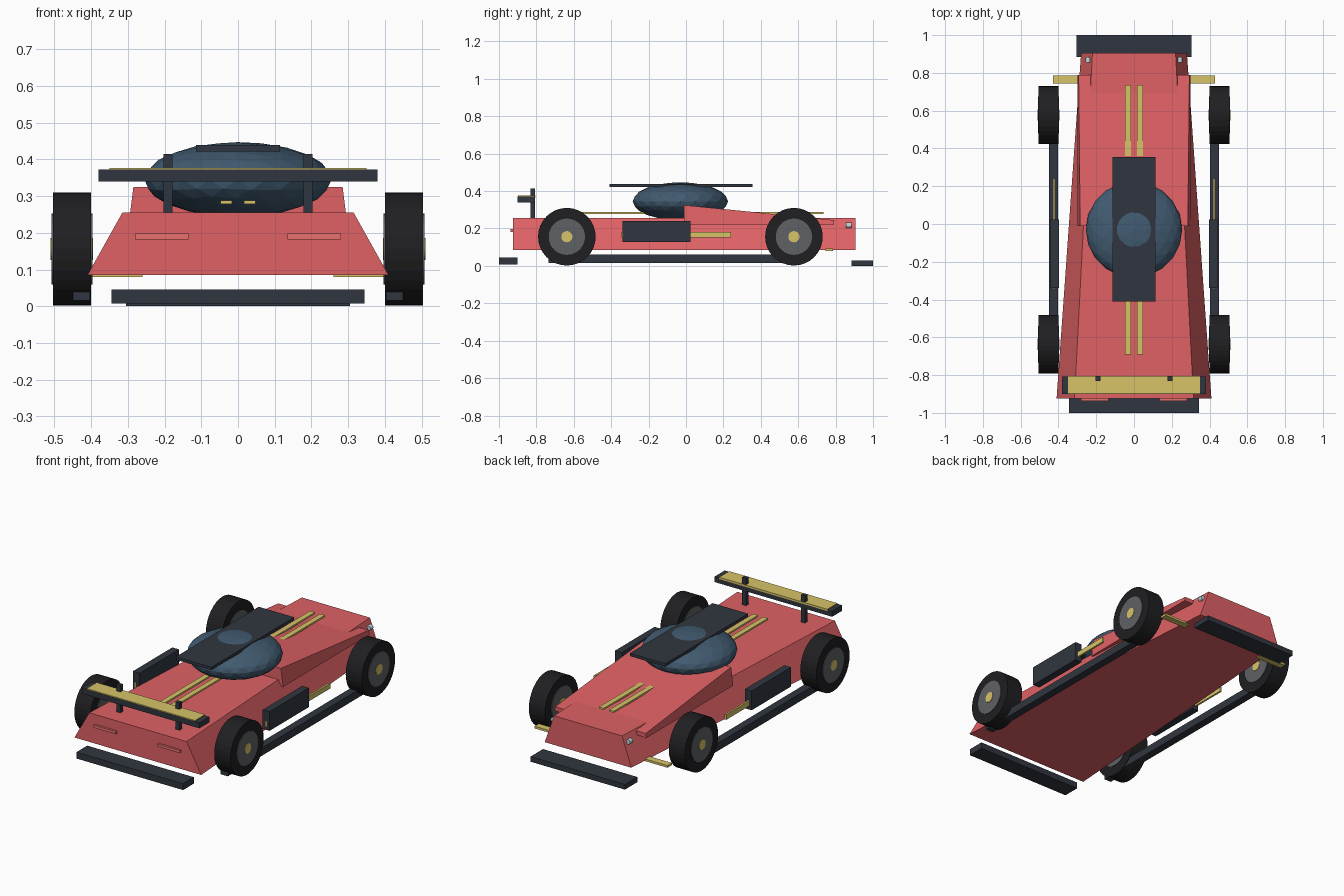
import bpy, bmesh, math
from mathutils import Matrix

if "Cube" in bpy.data.objects:
    bpy.data.objects.remove(bpy.data.objects["Cube"])


def material(name, rgb):
    m = bpy.data.materials.new(name)
    m.diffuse_color = (*rgb, 1)
    m.use_nodes = True
    m.node_tree.nodes["Principled BSDF"].inputs["Base Color"].default_value = m.diffuse_color
    return m


RED = material("red_paint", (0.74, 0.12, 0.13))
LIGHT_RED = material("light_red", (0.80, 0.16, 0.15))
GOLD = material("gold", (0.68, 0.55, 0.14))
DARK = material("dark_trim", (0.03, 0.037, 0.05))
GLASS = material("canopy_glass", (0.053, 0.105, 0.165))
RUBBER = material("rubber", (0.014, 0.014, 0.016))
METAL = material("hub_metal", (0.115, 0.12, 0.13))
LAMP = material("lamp", (0.55, 0.68, 0.72))


def finish(name, bm, mat):
    bmesh.ops.recalc_face_normals(bm, faces=bm.faces)
    me = bpy.data.meshes.new(name)
    bm.to_mesh(me)
    bm.free()
    me.materials.append(mat)
    ob = bpy.data.objects.new(name, me)
    bpy.context.collection.objects.link(ob)
    return ob


def box(name, x, y, z, mat):
    """Box from (min, max) ranges on each axis."""
    bm = bmesh.new()
    size = [b - a for a, b in (x, y, z)]
    mid = [(a + b) / 2 for a, b in (x, y, z)]
    bmesh.ops.create_cube(bm, size=1, matrix=Matrix.Translation(mid) @ Matrix.Diagonal((*size, 1)))
    return finish(name, bm, mat)


def wedge(name, stations, mat):
    """Loft of two trapezoids: (y, bottom z, bottom half width, top z, top half width)."""
    bm = bmesh.new()
    rings = [[bm.verts.new(p) for p in ((-b, y, z0), (b, y, z0), (t, y, z1), (-t, y, z1))]
             for y, z0, b, z1, t in stations]
    a, c = rings
    bm.faces.new(a)
    bm.faces.new(c)
    for i in range(4):
        j = (i + 1) % 4
        bm.faces.new((a[i], a[j], c[j], c[i]))
    return finish(name, bm, mat)


def cylinder(name, center, radius, depth, axis, sides, mat):
    bm = bmesh.new()
    rot = Matrix.Rotation(math.pi / 2, 4, 'Y' if axis == 'X' else 'X')
    bmesh.ops.create_cone(bm, cap_ends=True, segments=sides, radius1=radius, radius2=radius,
                          depth=depth, matrix=Matrix.Translation(center) @ rot)
    return finish(name, bm, mat)


# Body shell and raised deck
wedge("body", [(-0.925, 0.085, 0.41, 0.255, 0.315), (0.905, 0.085, 0.28, 0.255, 0.22)], RED)
wedge("deck", [(-0.01, 0.22, 0.298, 0.325, 0.285), (0.79, 0.22, 0.298, 0.245, 0.293)], RED)

# Canopy and roof panel
bm = bmesh.new()
bmesh.ops.create_icosphere(bm, subdivisions=3, radius=1,
                           matrix=Matrix.Translation((0, -0.03, 0.345)) @ Matrix.Diagonal((0.255, 0.255, 0.102, 1)))
finish("canopy", bm, GLASS)
box("roof_panel", (-0.115, 0.115), (-0.41, 0.355), (0.422, 0.439), DARK)

# Wing and bumpers
box("wing", (-0.38, 0.38), (-0.9, -0.807), (0.34, 0.372), DARK)
box("wing_strip", (-0.35, 0.35), (-0.898, -0.805), (0.366, 0.377), GOLD)
box("front_bumper", (-0.345, 0.345), (-1.0, -0.9), (0.008, 0.045), DARK)
box("rear_bumper", (-0.305, 0.305), (0.885, 1.0), (0.0, 0.03), DARK)


def span(s, a, b):
    return tuple(sorted((s * a, s * b)))


# Parts repeated on both sides
for s, side in ((-1, "left"), (1, "right")):
    box("wing_post_" + side, span(s, 0.178, 0.203), (-0.832, -0.808), (0.25, 0.415), DARK)
    box("stripe_" + side, span(s, 0.017, 0.048), (-0.69, 0.735), (0.278, 0.288), GOLD)
    box("skirt_" + side, span(s, 0.403, 0.449), (-0.735, 0.64), (0.015, 0.06), DARK)
    box("side_pod_" + side, span(s, 0.398, 0.442), (-0.34, 0.025), (0.128, 0.24), DARK)
    box("side_trim_" + side, span(s, 0.418, 0.429), (-0.345, 0.24), (0.151, 0.181), GOLD)
    box("rear_fin_" + side, span(s, 0.26, 0.43), (0.745, 0.785), (0.079, 0.092), GOLD)
    box("front_slit_" + side, span(s, 0.135, 0.28), (-0.937, -0.92), (0.182, 0.198), LIGHT_RED)
    cylinder("rear_lamp_" + side, (s * 0.243, 0.87, 0.217), 0.014, 0.028, 'Y', 12, LAMP)
    # Wheels
    for y, end in ((-0.637, "front"), (0.577, "rear")):
        tag = end + "_" + side
        c = (s * 0.4525, y, 0.156)
        cylinder("tyre_" + tag, c, 0.154, 0.104, 'X', 32, RUBBER)
        cylinder("hub_" + tag, c, 0.097, 0.111, 'X', 32, METAL)
        cylinder("hub_cap_" + tag, c, 0.03, 0.116, 'X', 20, GOLD)
